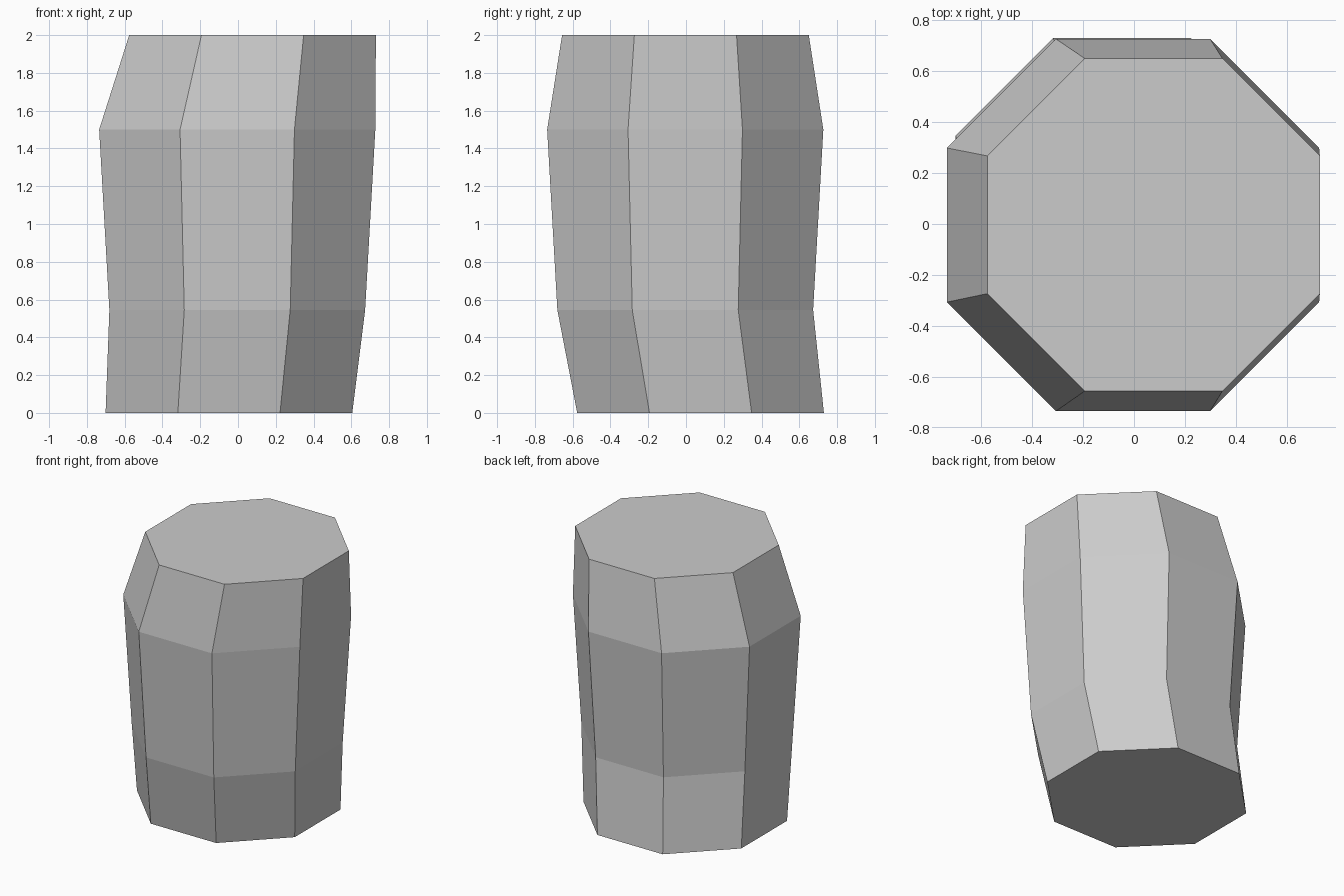
import bpy
import bmesh
from math import cos, sin, pi, radians

default = bpy.data.objects.get("Cube")
if default:
    bpy.data.objects.remove(default, do_unlink=True)

SIDES = 8

# One plain grey for the whole block
grey = bpy.data.materials.new("stone_grey")
grey.use_nodes = True
colour = (0.6, 0.6, 0.6, 1.0)
grey.diffuse_color = colour
grey.node_tree.nodes["Principled BSDF"].inputs["Base Color"].default_value = colour

# Cross-sections from bottom to top: centre x, centre y, height, half width
sections = [
    (-0.048, 0.077, 0.0, 0.653),
    (-0.004, -0.004, 0.545, 0.677),
    (-0.004, -0.004, 1.5, 0.731),
    (0.077, -0.003, 2.0, 0.653),
]


def add_ring(bm, cx, cy, z, half):
    """Regular octagon with flat sides facing the axes."""
    r = half / cos(pi / SIDES)
    angles = [2 * pi * (i + 0.5) / SIDES for i in range(SIDES)]
    return [bm.verts.new((cx + r * cos(a), cy + r * sin(a), z)) for a in angles]


# Slightly crooked octagonal column
bm = bmesh.new()
rings = [add_ring(bm, *s) for s in sections]
for low, high in zip(rings, rings[1:]):
    for i in range(SIDES):
        j = (i + 1) % SIDES
        bm.faces.new((low[i], low[j], high[j], high[i]))
bm.faces.new(rings[0][::-1])
bm.faces.new(rings[-1])
bmesh.ops.recalc_face_normals(bm, faces=bm.faces)

mesh = bpy.data.meshes.new("column_block")
bm.to_mesh(mesh)
bm.free()
mesh.materials.append(grey)
column = bpy.data.objects.new("column_block", mesh)
bpy.context.collection.objects.link(column)
